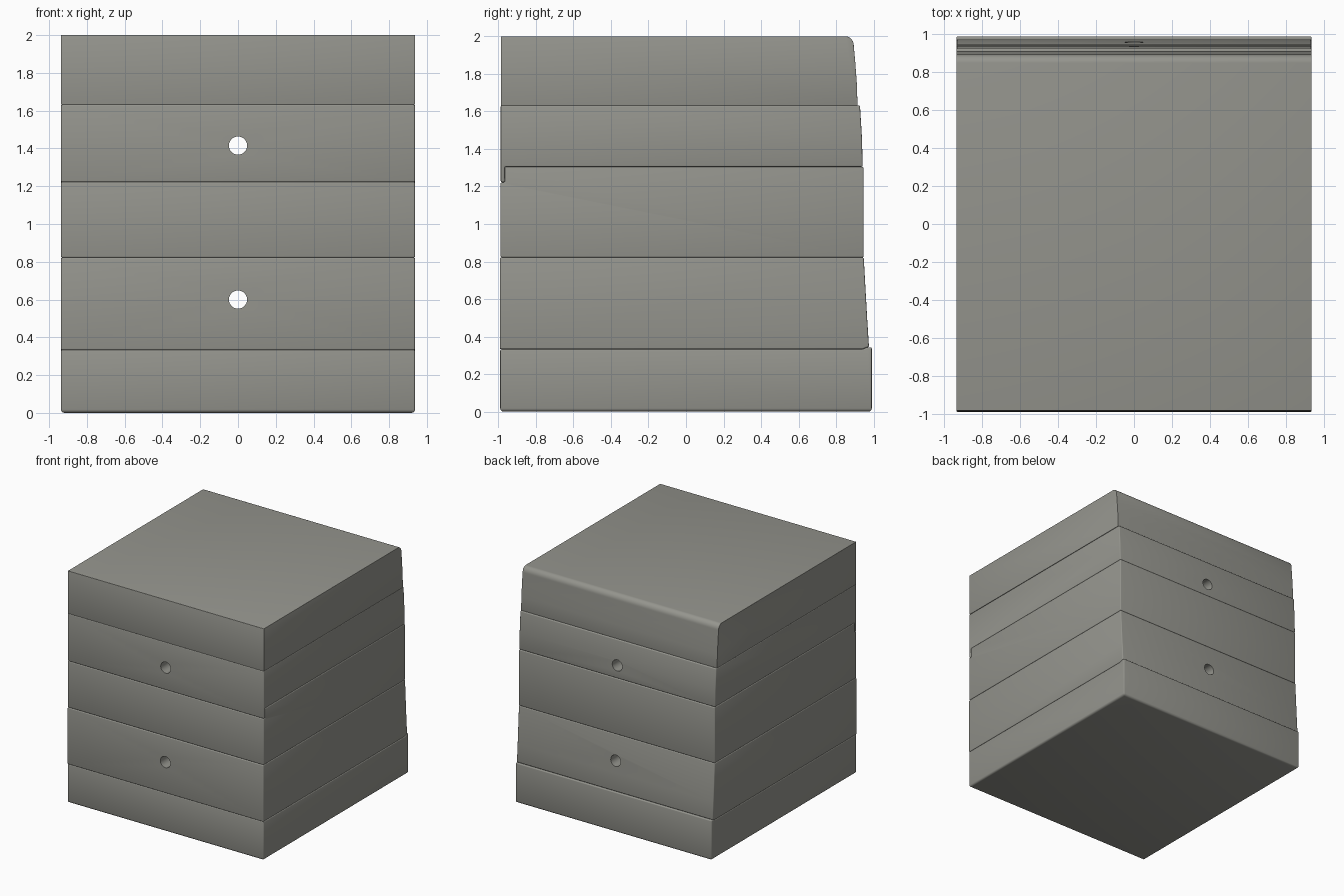
import bpy, bmesh, math

if "Cube" in bpy.data.objects:
    bpy.data.objects.remove(bpy.data.objects["Cube"])

HALF_WIDTH = 0.937
stone = bpy.data.materials.new("warm grey")
stone.diffuse_color = (0.30, 0.30, 0.27, 1)
stone.use_nodes = True
stone.node_tree.nodes["Principled BSDF"].inputs["Base Color"].default_value = stone.diffuse_color


def activate(ob):
    bpy.ops.object.select_all(action='DESELECT')
    ob.select_set(True)
    bpy.context.view_layer.objects.active = ob


def slab(name, profile, hole_z=None):
    """Extrude a (y, z) side profile across x, round its edges, drill a hole."""
    bm = bmesh.new()
    face = bm.faces.new([bm.verts.new((-HALF_WIDTH, y, z)) for y, z in profile])
    ext = bmesh.ops.extrude_face_region(bm, geom=[face])
    bmesh.ops.translate(bm, vec=(2 * HALF_WIDTH, 0, 0),
                        verts=[g for g in ext["geom"] if isinstance(g, bmesh.types.BMVert)])
    bmesh.ops.recalc_face_normals(bm, faces=bm.faces)
    # wide rounding on the outer top and bottom, fine rounding at the seams
    weight = bm.edges.layers.float.new("bevel_weight_edge")
    for e in bm.edges:
        if e.calc_face_angle(0) > 0.6:
            outer = all(v.co.z < 0.001 or v.co.z > 1.93 for v in e.verts)
            e[weight] = 1.0 if outer else 0.4
    me = bpy.data.meshes.new(name)
    bm.to_mesh(me)
    bm.free()
    me.materials.append(stone)
    ob = bpy.data.objects.new(name, me)
    bpy.context.collection.objects.link(ob)
    bev = ob.modifiers.new("rounding", 'BEVEL')
    bev.limit_method = 'WEIGHT'
    bev.width = 0.018
    bev.segments = 3
    activate(ob)
    bpy.ops.object.modifier_apply(modifier=bev.name)

    # round hole running front to back
    if hole_z:
        bpy.ops.mesh.primitive_cylinder_add(vertices=48, radius=0.048, depth=3,
                                            location=(0, 0, hole_z),
                                            rotation=(math.pi / 2, 0, 0))
        cutter = bpy.context.object
        cutter.hide_render = True
        cut = ob.modifiers.new("hole", 'BOOLEAN')
        cut.operation = 'DIFFERENCE'
        cut.solver = 'EXACT'
        cut.object = cutter
        activate(ob)
        bpy.ops.object.modifier_apply(modifier=cut.name)
        bpy.data.objects.remove(cutter)
        activate(ob)
    bpy.ops.object.shade_smooth_by_angle(angle=math.radians(35))


# bottom slab, squarest and deepest
slab("bottom_slab", [(-0.99, 0), (0.99, 0), (0.99, 0.343), (0.965, 0.343),
                     (0.94, 0.333), (-0.99, 0.333)])
# lower drilled slab, back leans inward
slab("lower_drilled_slab", [(-0.992, 0.333), (0.94, 0.333), (0.965, 0.343), (0.975, 0.343),
                            (0.965, 0.5), (0.947, 0.822), (-0.992, 0.822)], 0.6)
# middle slab, its front seam sits lower than the side seam
slab("middle_slab", [(-0.988, 0.822), (0.946, 0.822), (0.946, 1.305),
                     (-0.965, 1.305), (-0.965, 1.222), (-0.988, 1.222)])
# upper drilled slab, with a front lip down to the low seam
slab("upper_drilled_slab", [(-0.987, 1.222), (-0.965, 1.222), (-0.965, 1.305), (0.941, 1.305),
                            (0.938, 1.45), (0.927, 1.632), (-0.987, 1.632)], 1.415)
# top slab with a rounded back shoulder
shoulder = [(0.85 + 0.044 * math.cos(a), 1.95 + 0.05 * math.sin(a))
            for a in (math.radians(d) for d in range(0, 91, 10))]
slab("top_slab", [(-0.985, 1.632), (0.914, 1.632), (0.91, 1.75), (0.902, 1.86)]
     + shoulder + [(-0.985, 2.0)])
